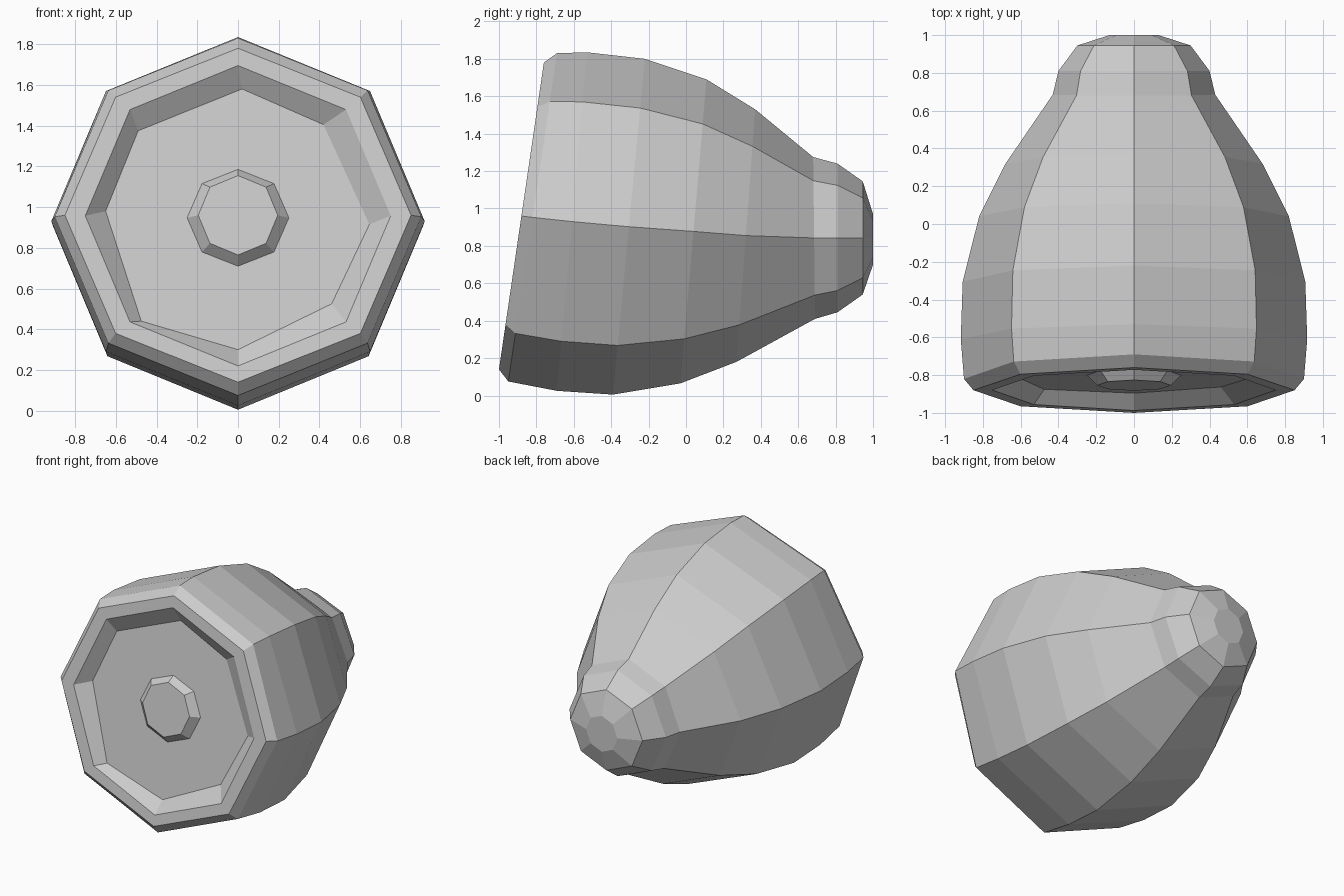
import bpy
import bmesh
from math import sin, cos, pi

old = bpy.data.objects.get("Cube")
if old:
    bpy.data.objects.remove(old, do_unlink=True)

SIDES = 8
grey = bpy.data.materials.new("plain grey")
grey.use_nodes = True
colour = (0.6, 0.6, 0.6, 1)
grey.diffuse_color = colour
grey.node_tree.nodes["Principled BSDF"].inputs["Base Color"].default_value = colour


def ring(half_width, top, bottom):
    """Tilted octagon between a top and a bottom point, each given as (y, z)."""
    points = []
    for k in range(SIDES):
        a = 2 * pi * k / SIDES
        y, z = ((t + b) / 2 + cos(a) * (t - b) / 2 for t, b in zip(top, bottom))
        points.append((half_width * sin(a), y, z))
    return points


def face_y(z, depth):
    """Depth position on the leaning front plane."""
    return -0.88 + 0.146 * (z - 0.955) + depth


def front_ring(half_width, z_top, z_bottom, depth):
    return ring(half_width, (face_y(z_top, depth), z_top), (face_y(z_bottom, depth), z_bottom))


def loft(name, rings, cap_start, cap_end):
    bm = bmesh.new()
    loops = [[bm.verts.new(p) for p in points] for points in rings]
    for a, b in zip(loops, loops[1:]):
        for i in range(SIDES):
            j = (i + 1) % SIDES
            bm.faces.new((a[i], a[j], b[j], b[i]))
    if cap_start:
        bm.faces.new(loops[0][::-1])
    if cap_end:
        bm.faces.new(loops[-1])
    bmesh.ops.recalc_face_normals(bm, faces=bm.faces)
    mesh = bpy.data.meshes.new(name)
    bm.to_mesh(mesh)
    bm.free()
    mesh.materials.append(grey)
    obj = bpy.data.objects.new(name, mesh)
    bpy.context.collection.objects.link(obj)
    return obj


# Recess floor outline, slightly uneven, clockwise from the top as (x, z)
floor_outline = [(0.02, 1.58), (0.42, 1.405), (0.645, 0.915), (0.46, 0.525),
                 (0, 0.3), (-0.475, 0.44), (-0.65, 0.98), (-0.49, 1.375)]
floor = [(x, face_y(z, 0.08), z) for x, z in floor_outline]

# Shell: recess floor, rim, bulging body, neck and rounded tail
shell = [
    floor,
    front_ring(0.75, 1.695, 0.22, 0),
    ring(0.85, (-0.76, 1.78), (-1.0, 0.14)),
    ring(0.9, (-0.69, 1.83), (-0.95, 0.075)),
    ring(0.917, (-0.53, 1.835), (-0.69, 0.025)),
    ring(0.907, (-0.22, 1.8), (-0.39, 0.005)),
    ring(0.82, (0.11, 1.69), (-0.03, 0.065)),
    ring(0.68, (0.37, 1.53), (0.27, 0.18)),
    ring(0.43, (0.68, 1.275), (0.69, 0.41)),
    ring(0.4, (0.81, 1.24), (0.81, 0.445)),
    ring(0.3, (0.945, 1.145), (0.945, 0.54)),
    ring(0.13, (1.0, 0.97), (1.0, 0.7)),
]
loft("shell", shell, True, True)

# Centre knob standing on the recess floor
knob = [front_ring(0.25, 1.185, 0.71, 0.08), front_ring(0.195, 1.155, 0.765, 0.025)]
loft("centre_knob", knob, False, True)
